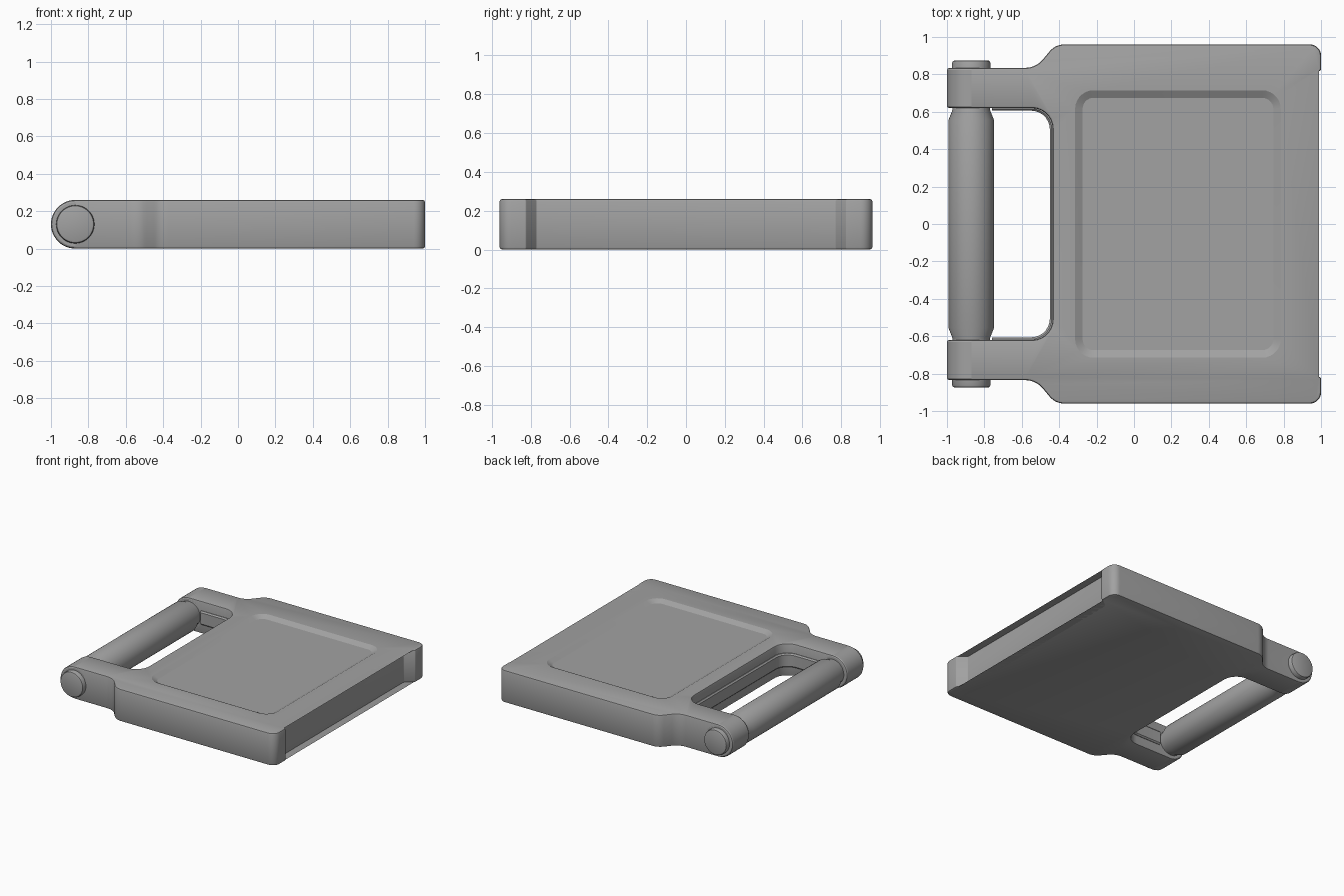
import bpy
import bmesh
from math import pi, cos, sin, radians
from mathutils import Vector, Matrix

cube = bpy.data.objects.get("Cube")
if cube:
    bpy.data.objects.remove(cube, do_unlink=True)

H = 0.26           # plate thickness
R = H / 2          # knuckle radius
HINGE_X = -1 + R
EDGE = 0.012       # small edge bevel

grey = bpy.data.materials.new("grey metal")
grey.use_nodes = True
grey.diffuse_color = (0.36, 0.36, 0.36, 1)
grey.node_tree.nodes["Principled BSDF"].inputs["Base Color"].default_value = (0.36, 0.36, 0.36, 1)


def finish(name, bm):
    bmesh.ops.recalc_face_normals(bm, faces=bm.faces[:])
    mesh = bpy.data.meshes.new(name)
    bm.to_mesh(mesh)
    bm.free()
    mesh.materials.append(grey)
    obj = bpy.data.objects.new(name, mesh)
    bpy.context.collection.objects.link(obj)
    return obj


def smooth(obj, angle=25):
    bpy.ops.object.select_all(action='DESELECT')
    obj.select_set(True)
    bpy.context.view_layer.objects.active = obj
    bpy.ops.object.shade_smooth_by_angle(angle=radians(angle))


def fillet(points, steps=7):
    """Round each (x, y, radius) corner of a closed outline."""
    out = []
    for i, (x, y, r) in enumerate(points):
        p = Vector((x, y))
        if r == 0:
            out.append(p)
            continue
        a = (Vector(points[i - 1][:2]) - p).normalized()
        b = (Vector(points[(i + 1) % len(points)][:2]) - p).normalized()
        half = a.angle(b) / 2
        centre = p + (a + b).normalized() * (r / sin(half))
        start = p + a * (r / sin(half) * cos(half)) - centre
        end = p + b * (r / sin(half) * cos(half)) - centre
        sweep = start.angle_signed(end)
        for k in range(steps + 1):
            out.append(centre + Matrix.Rotation(-sweep * k / steps, 2) @ start)
    return out


def prism(outline, z0, z1):
    bm = bmesh.new()
    face = bm.faces.new([bm.verts.new((p.x, p.y, z0)) for p in outline])
    top = bmesh.ops.extrude_face_region(bm, geom=[face])["geom"]
    bmesh.ops.translate(bm, vec=(0, 0, z1 - z0),
                        verts=[v for v in top if isinstance(v, bmesh.types.BMVert)])
    bmesh.ops.recalc_face_normals(bm, faces=bm.faces[:])
    return bm


def bevel_rims(bm, width, end_x, segments=2):
    """Bevel the top and bottom rims, leaving the flat ends at end_x alone."""
    rims = [e for e in bm.edges
            if abs(e.verts[0].co.z - e.verts[1].co.z) < 1e-5
            and any(v.co.x > end_x + 1e-4 for v in e.verts)]
    bmesh.ops.bevel(bm, geom=rims, offset=width, segments=segments, profile=0.5,
                    affect='EDGES', clamp_overlap=False)


def lathe(name, profile, sides=48):
    """Spin (radius, y) points about the hinge axis."""
    bm = bmesh.new()
    rings = [[bm.verts.new((HINGE_X + r * cos(2 * pi * k / sides), y,
                            R + r * sin(2 * pi * k / sides)))
              for k in range(sides)] for r, y in profile]
    for a, b in zip(rings, rings[1:]):
        for k in range(sides):
            n = (k + 1) % sides
            bm.faces.new((a[k], a[n], b[n], b[k]))
    bm.faces.new(rings[0])
    bm.faces.new(rings[-1])
    obj = finish(name, bm)
    smooth(obj)
    return obj


def mirrored(half):
    """Close a +y half outline with its -y reflection."""
    return half + [(x, -y, r) for x, y, r in reversed(half)]


# Main plate with two arms and corner horns
half = [(-0.435, 0.62, 0.11), (HINGE_X, 0.62, 0), (HINGE_X, 0.835, 0),
        (-0.525, 0.835, 0.12), (-0.42, 0.96, 0.1), (1.0, 0.96, 0.06),
        (1.0, 0.825, 0.01), (0.935, 0.77, 0.01)]
bm = prism(fillet(mirrored(half)), 0, H)
bevel_rims(bm, EDGE, HINGE_X)
plate = finish("plate", bm)

# Shallow sloped recess in the top
depth, slope = 0.022, 0.04
bm = bmesh.new()
loops = []
for inset, z in ((0, H), (slope, H - depth)):
    x0, x1, y = -0.315 + inset, 0.785 - inset, 0.715 - inset
    r = 0.1 - inset
    pts = fillet([(x0, -y, r), (x1, -y, r), (x1, y, r), (x0, y, r)])
    loops.append([bm.verts.new((p.x, p.y, z)) for p in pts])
lid = [bm.verts.new((v.co.x, v.co.y, H + 0.1)) for v in loops[0]]
loops.insert(0, lid)
for a, b in zip(loops, loops[1:]):
    for k in range(len(a)):
        n = (k + 1) % len(a)
        bm.faces.new((a[k], a[n], b[n], b[k]))
bm.faces.new(loops[0])
bm.faces.new(loops[-1])
cutter = finish("recess_cutter", bm)
cutter.hide_render = True
cut = plate.modifiers.new("recess", 'BOOLEAN')
cut.operation = 'DIFFERENCE'
cut.solver = 'EXACT'
cut.object = cutter
bpy.context.view_layer.objects.active = plate
bpy.ops.object.modifier_apply(modifier=cut.name)
bpy.data.objects.remove(cutter, do_unlink=True)
smooth(plate)

# Raised rib around the inside of the handle opening
rib_end = -0.76
rib = [(-0.45, 0.606, 0.1), (rib_end, 0.606, 0), (rib_end, 0.64, 0), (-0.415, 0.64, 0.12)]
bm = prism(fillet(mirrored(rib)), 0.075, H - 0.075)
bevel_rims(bm, 0.01, rib_end, 1)
smooth(finish("opening_rib", bm))

# Rounded arm ends and pin caps
for side, label in ((1, "back"), (-1, "front")):
    lathe(label + "_knuckle", [(R - EDGE, side * 0.62), (R - 0.004, side * 0.624),
                               (R, side * 0.632), (R, side * 0.823),
                               (R - 0.004, side * 0.831), (R - EDGE, side * 0.835)])
    lathe(label + "_pin_cap", [(0.102, side * 0.8), (0.102, side * 0.862),
                               (0.098, side * 0.871), (0.088, side * 0.875)])

# Grip bar with tapered ends
lathe("grip_bar", [(0.1, -0.63), (0.1, -0.61), (0.122, -0.555),
                   (0.122, 0.555), (0.1, 0.61), (0.1, 0.63)])
